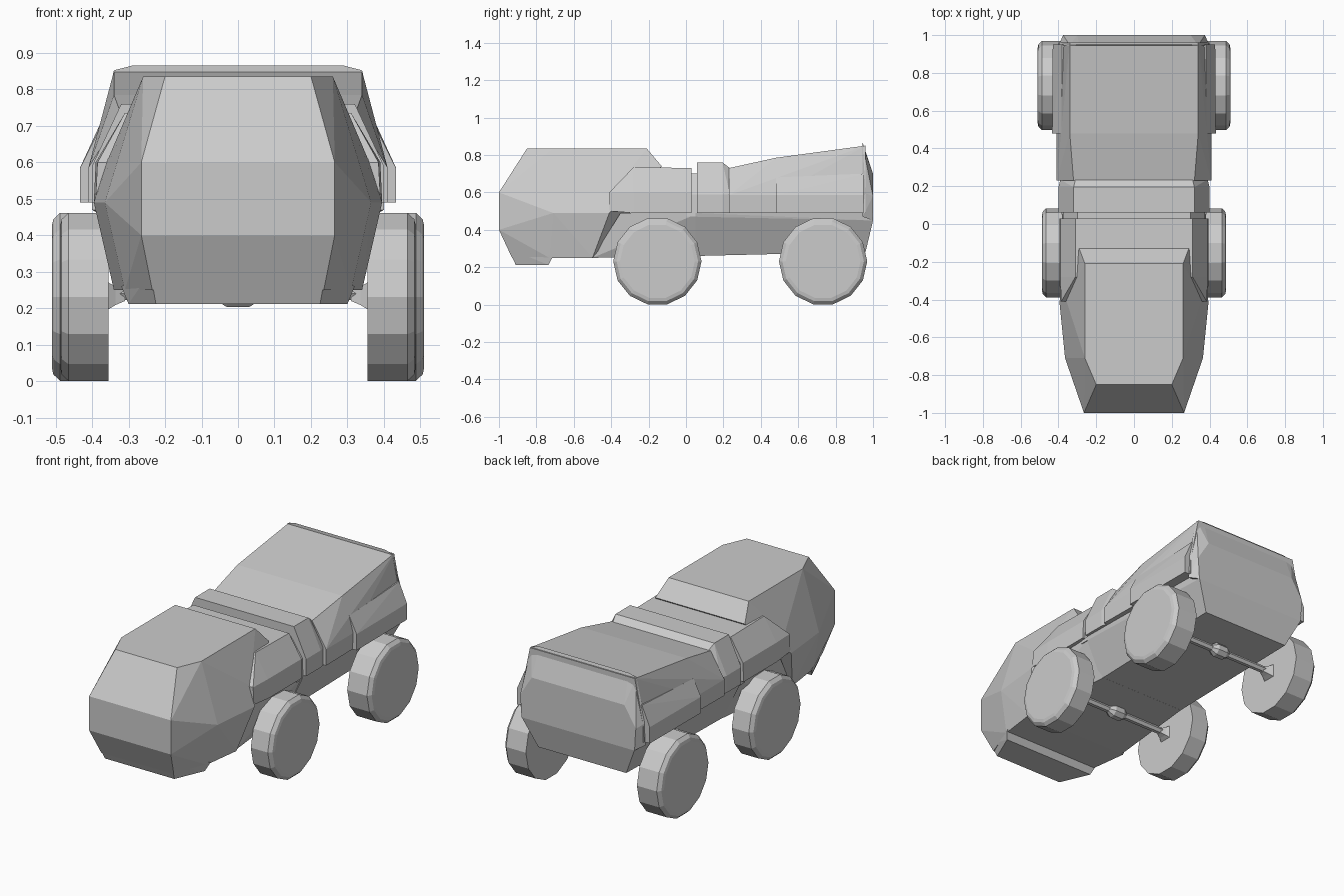
import bpy, bmesh, math
from mathutils import Matrix, Vector

if "Cube" in bpy.data.objects:
    bpy.data.objects.remove(bpy.data.objects["Cube"], do_unlink=True)

grey = bpy.data.materials.new("plain grey")
grey.use_nodes = True
grey.diffuse_color = (0.6, 0.6, 0.6, 1)
grey.node_tree.nodes["Principled BSDF"].inputs["Base Color"].default_value = grey.diffuse_color


def finish(name, bm):
    bmesh.ops.recalc_face_normals(bm, faces=bm.faces)
    mesh = bpy.data.meshes.new(name)
    bm.to_mesh(mesh)
    bm.free()
    mesh.materials.append(grey)
    ob = bpy.data.objects.new(name, mesh)
    bpy.context.collection.objects.link(ob)
    return ob


def hull(name, points, sides=(1, -1)):
    """Convex faceted block through points and their mirror images."""
    bm = bmesh.new()
    for x, y, z in points:
        for s in sides:
            bm.verts.new((s * x, y, z))
    res = bmesh.ops.convex_hull(bm, input=bm.verts)
    loose = [v for v in bm.verts if not v.link_faces]
    bmesh.ops.delete(bm, geom=loose, context='VERTS')
    bmesh.ops.dissolve_limit(bm, angle_limit=math.radians(2), verts=bm.verts, edges=bm.edges)
    return finish(name, bm)


def stations(*rows):
    """Flatten (y, half profile) stations into points."""
    return [(x, y, z) for y, prof in rows for x, z in prof]


def lathe_x(name, profile, centre, sides, side):
    """Spin an (x, radius) profile about the x axis."""
    bm = bmesh.new()
    rings = []
    for x, r in profile:
        rings.append([bm.verts.new((side * x,
                                    centre[0] + r * math.sin(math.tau * (i + 0.5) / sides),
                                    centre[1] - r * math.cos(math.tau * (i + 0.5) / sides)))
                      for i in range(sides)])
    for a, b in zip(rings, rings[1:]):
        for i in range(sides):
            j = (i + 1) % sides
            bm.faces.new((a[i], a[j], b[j], b[i]))
    bm.faces.new(rings[0])
    bm.faces.new(rings[-1])
    return finish(name, bm)


# Cab shell, with its sloped nose and tail
hull("cab", [
    (.20, -.85, .835), (.265, -1, .60), (.265, -1, .40), (.235, -.93, .25),
    (.26, -.71, .835), (.365, -.71, .49), (.31, -.73, .25),
    (.26, -.21, .835), (.29, -.13, .74), (.36, -.40, .60),
    (.395, -.41, .49), (.34, -.50, .25), (.30, -.30, .49)])

# Chin skid under the nose
hull("chin", stations((-.95, [(.24, .30)]), (-.91, [(.225, .212)]),
                      (-.735, [(.30, .212)]), (-.71, [(.32, .26)])))

# Middle deck behind the cab
hull("middle_deck", stations(
    (-.41, [(.39, .50), (.385, .60)]),
    (-.28, [(.395, .49), (.39, .60), (.31, .735)]),
    (.03, [(.395, .49), (.39, .60), (.31, .73)])))

# Recessed joint and raised collar
hull("joint", stations(*[(y, [(.38, .47), (.375, .59), (.30, .70)]) for y in (.0, .08)]))
hull("collar", stations(
    (.06, [(.40, .49), (.40, .59), (.32, .76)]),
    (.195, [(.40, .49), (.40, .59), (.32, .76)]),
    (.235, [(.39, .49), (.39, .59), (.31, .73)])))

# Rear body rising towards the tail
hull("rear_body", stations(
    (.23, [(.41, .49), (.41, .585), (.32, .73)]),
    (.48, [(.41, .49), (.41, .585), (.34, .785)]),
    (.96, [(.40, .49), (.395, .585), (.34, .85)])))

# Tailgate
hull("tailgate", stations(
    (.945, [(.29, .865), (.34, .852), (.40, .60), (.40, .47)]),
    (1.0, [(.30, .70), (.375, .58), (.365, .45)])))

# Side panels above the rear wheels
for s, tag in ((1, "left"), (-1, "right")):
    hull(tag + "_side_panel", stations(
        (.48, [(.38, .49), (.433, .49), (.433, .585), (.385, .68), (.35, .68)]),
        (.95, [(.38, .49), (.43, .49), (.43, .585), (.38, .70), (.35, .70)])), (s,))

# Chassis trough
hull("front_chassis", stations(
    (-.50, [(.33, .25)]), (-.35, [(.36, .49)]),
    (.07, [(.28, .26), (.37, .47), (.38, .49)])))
hull("rear_chassis", stations(
    (.05, [(.28, .26), (.38, .47), (.385, .49)]),
    (.25, [(.285, .282)]),
    (.96, [(.285, .282)]),
    (1.0, [(.365, .45), (.37, .49)])))

# Axles, differentials, hubs and wheels
for place, y, inner, outer in (("front", -.153, .355, .487), ("rear", .733, .36, .51)):
    lathe_x(place + "_axle", [(-.37, .02), (.37, .02)], (y, .24), 6, 1)
    lathe_x(place + "_differential", [(-.06, .02), (-.03, .04), (.03, .04), (.06, .02)],
            (y, .24), 8, 1)
    for s, tag in ((1, "left"), (-1, "right")):
        lathe_x(f"{place}_{tag}_hub", [(.31, .02), (.335, .035), (inner + .01, .06)],
                (y, .234), 4, s)
        lathe_x(f"{place}_{tag}_wheel",
                [(inner, .236), (outer - .022, .236), (outer - .004, .218), (outer, .20)],
                (y, .2315), 14, s)
